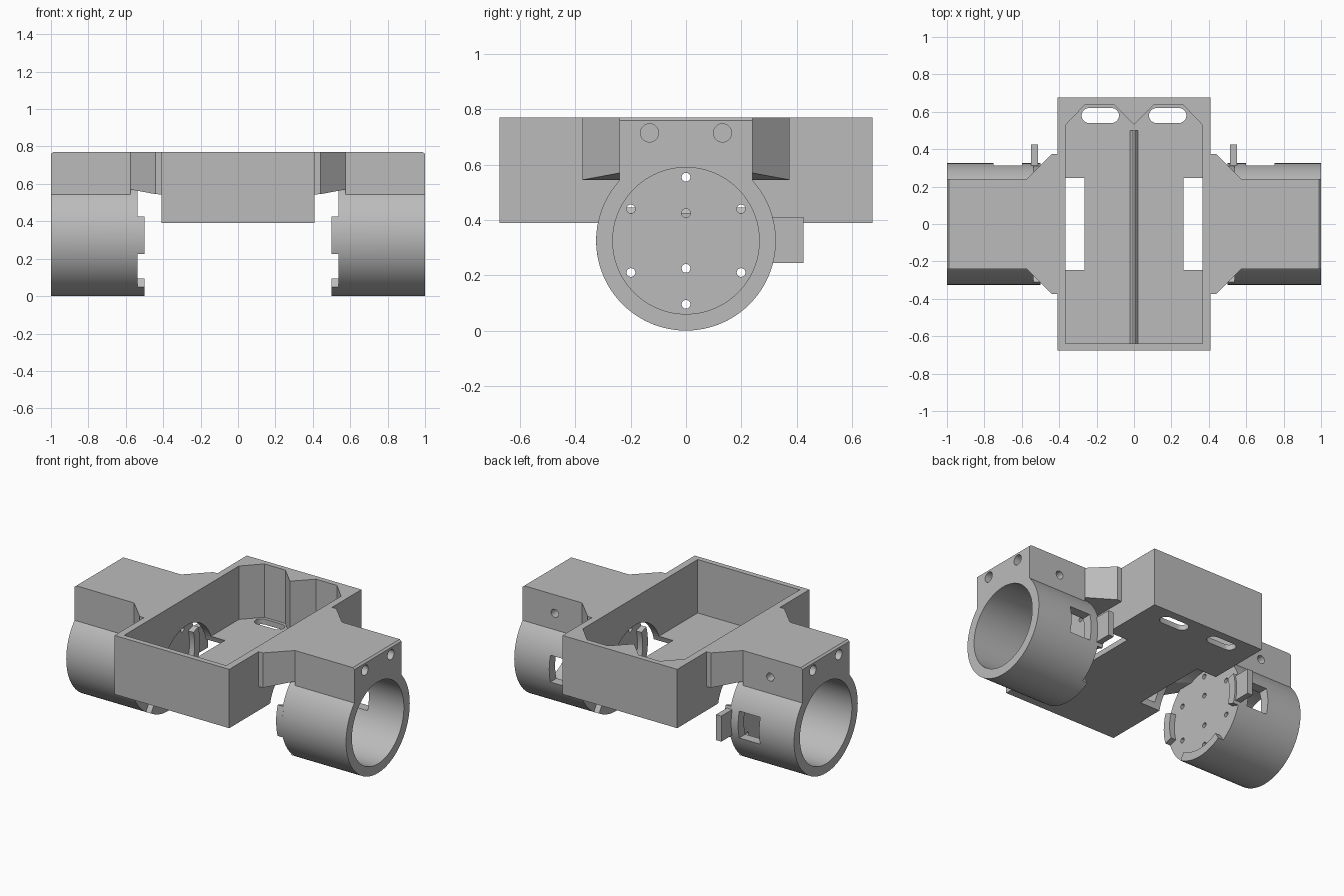
import bpy, bmesh, math

cube = bpy.data.objects.get("Cube")
if cube:
    bpy.data.objects.remove(cube, do_unlink=True)

grey = bpy.data.materials.new("plain_grey")
grey.use_nodes = True
grey.diffuse_color = (0.5, 0.5, 0.5, 1)
grey.node_tree.nodes["Principled BSDF"].inputs["Base Color"].default_value = (0.5, 0.5, 0.5, 1)

AXIS_Z = 0.325          # height of the tube axis
R_OUT, R_IN = 0.325, 0.265


def prism(name, axis, pts, a, b):
    """Extrude a 2D outline along an axis from a to b."""
    place = {"x": lambda p, t: (t, p[0], p[1]),
             "y": lambda p, t: (p[0], t, p[1]),
             "z": lambda p, t: (p[0], p[1], t)}[axis]
    bm = bmesh.new()
    low = [bm.verts.new(place(p, a)) for p in pts]
    high = [bm.verts.new(place(p, b)) for p in pts]
    bm.faces.new(low)
    bm.faces.new(high)
    n = len(pts)
    for i in range(n):
        j = (i + 1) % n
        bm.faces.new((low[i], low[j], high[j], high[i]))
    bmesh.ops.recalc_face_normals(bm, faces=bm.faces[:])
    mesh = bpy.data.meshes.new(name)
    bm.to_mesh(mesh)
    bm.free()
    mesh.materials.append(grey)
    obj = bpy.data.objects.new(name, mesh)
    bpy.context.collection.objects.link(obj)
    return obj


def rect(u0, u1, v0, v1):
    return [(u0, v0), (u1, v0), (u1, v1), (u0, v1)]


def arc(u, v, r, start, end, n):
    return [(u + r * math.cos(math.radians(start + (end - start) * i / n)),
             v + r * math.sin(math.radians(start + (end - start) * i / n))) for i in range(n + 1)]


def circle(u, v, r, n=24):
    return arc(u, v, r, 0, 360, n)[:-1]


def activate(obj):
    bpy.ops.object.select_all(action="DESELECT")
    obj.select_set(True)
    bpy.context.view_layer.objects.active = obj


def combine(obj, other, operation="DIFFERENCE"):
    """Apply a boolean and remove the helper."""
    activate(obj)
    mod = obj.modifiers.new("boolean", "BOOLEAN")
    mod.operation, mod.solver, mod.object = operation, "EXACT", other
    bpy.ops.object.modifier_apply(modifier=mod.name)
    bpy.data.objects.remove(other, do_unlink=True)


def cut(obj, axis, pts, a, b):
    combine(obj, prism("cutter", axis, pts, a, b))


def add(obj, axis, pts, a, b):
    combine(obj, prism("addition", axis, pts, a, b), "UNION")


# Open tray with two angled pockets at the back
tray = prism("tray", "z", rect(-0.41, 0.41, -0.675, 0.675), 0.39, 0.77)
half = [(0.365, 0.53), (0.26, 0.64), (0.11, 0.64)]
inside = [(-0.365, -0.64), (0.365, -0.64)] + half + [(0, 0.53)] + [(-x, y) for x, y in reversed(half)]
cut(tray, "z", inside, 0.425, 0.9)
for s in (-1, 1):
    # Arched opening through the wall and floor
    cut(tray, "x", circle(0, AXIS_Z, R_IN, 96), *sorted((s * 0.265, s * 0.5)))
    # Rounded cable slot
    slot = arc(s * 0.18 + 0.06, 0.58, 0.04, -90, 90, 12) + arc(s * 0.18 - 0.06, 0.58, 0.04, 90, 270, 12)
    cut(tray, "z", slot, 0.3, 0.5)

# Low ridge along the tray floor
ridge = prism("floor_ridge", "y", [(-0.025, 0.42), (0.025, 0.42), (0.006, 0.445), (-0.006, 0.445)],
              -0.64, 0.5)

# Side arm with flared root and sloped underside
side = [(0.41, 0.375), (0.44, 0.375), (0.575, 0.24), (1.0, 0.24)]
arm = prism("motor_arms", "z", side + [(x, -y) for x, y in reversed(side)], 0.53, 0.77)
cut(arm, "y", [(0.3, 0.5), (0.3, 0.54), (0.44, 0.545), (0.575, 0.57), (0.575, 0.5)], -0.5, 0.5)
cut(arm, "y", [(0.988, 0.78), (0.988, 0.77), (1.0, 0.76), (1.02, 0.76), (1.02, 0.78)], -0.5, 0.5)

# Motor tube with a closed inner end
add(arm, "x", circle(0, AXIS_Z, R_OUT, 96), 0.537, 1.0)
cut(arm, "x", circle(0, AXIS_Z, R_IN, 96), 0.575, 1.1)
cut(arm, "x", circle(0, AXIS_Z, R_IN, 96), 0.3, 0.537)

# Screw holes in the end plate
for k in range(6):
    a = math.radians(30 + 60 * k)
    cut(arm, "x", circle(0.23 * math.cos(a), AXIS_Z + 0.23 * math.sin(a), 0.016, 16), 0.5, 0.6)
for z in (0.225, 0.425):
    cut(arm, "x", circle(0, z, 0.016, 16), 0.5, 0.6)

# Blind holes in the outer face and the back face
for y in (-0.132, 0.132):
    cut(arm, "x", circle(y, 0.715, 0.033), 0.85, 1.1)
cut(arm, "y", circle(0.77, 0.65, 0.026), 0.15, 0.3)

# Window in the back of the tube
cut(arm, "y", rect(0.6, 0.75, 0.24, 0.413), 0.15, 0.4)

# Rim lips around the inner end, and the back tab
for centre, spread in ((180, 18), (0, 18), (270, 32)):
    lip = arc(0, AXIS_Z, R_OUT, centre - spread, centre + spread, 16)
    lip += arc(0, AXIS_Z, 0.272, centre + spread, centre - spread, 16)
    add(arm, "x", lip, 0.5, 0.545)
add(arm, "x", rect(0.3, 0.425, 0.245, 0.41), 0.512, 0.55)

# Second arm by mirroring
activate(arm)
mirror = arm.modifiers.new("mirror", "MIRROR")
bpy.ops.object.modifier_apply(modifier=mirror.name)

for obj in (tray, ridge, arm):
    activate(obj)
    bpy.ops.object.shade_smooth_by_angle(angle=math.radians(25))
